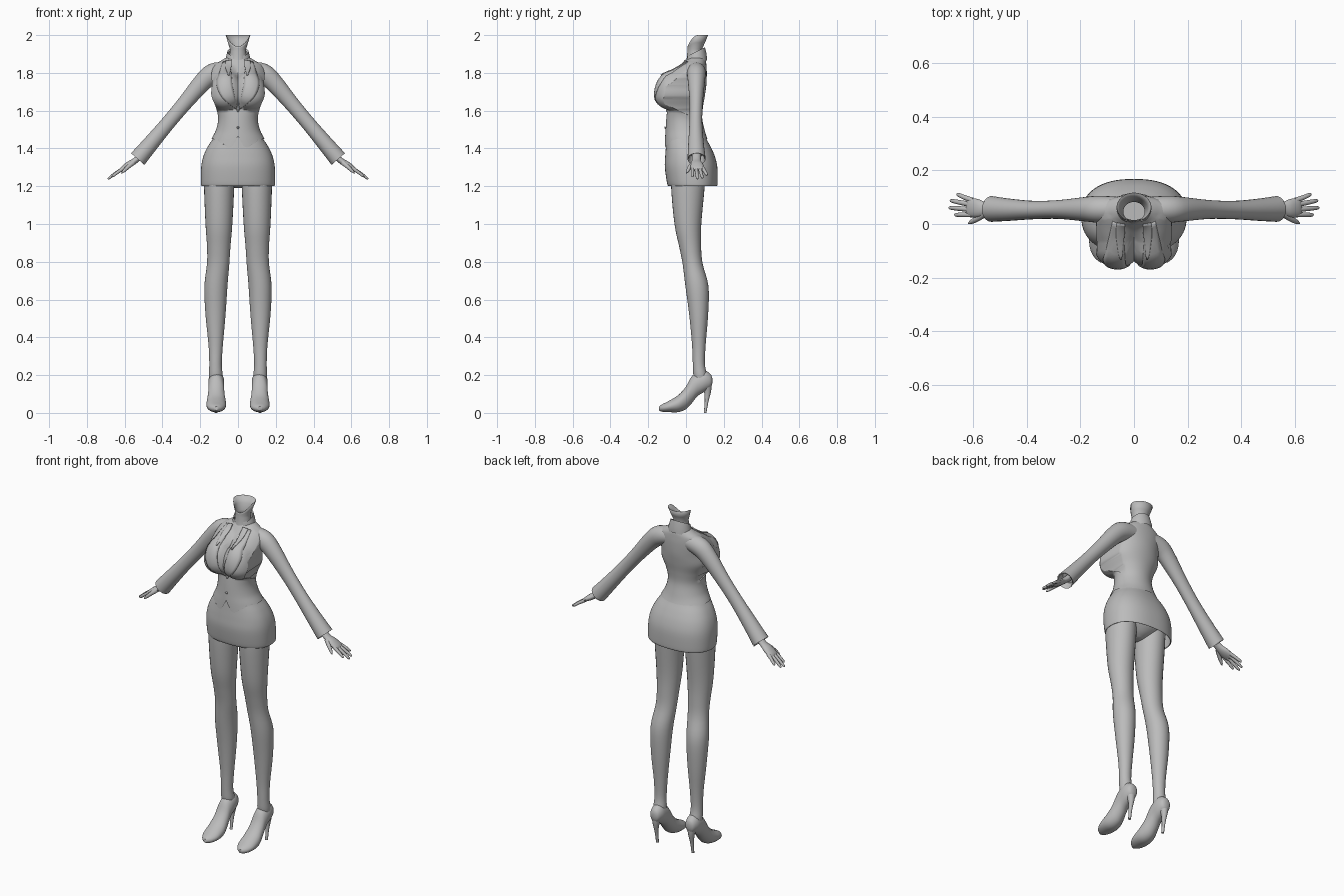
import bpy, bmesh, math
from mathutils import Vector
from mathutils.bvhtree import BVHTree

if "Cube" in bpy.data.objects:
    bpy.data.objects.remove(bpy.data.objects["Cube"])

grey = bpy.data.materials.new("plain grey")
grey.diffuse_color = (0.5, 0.5, 0.5, 1)
grey.use_nodes = True
grey.node_tree.nodes["Principled BSDF"].inputs["Base Color"].default_value = grey.diffuse_color


def spline(pts, steps):
    """Catmull-Rom resampling of number tuples."""
    out = []
    for i in range(len(pts) - 1):
        a, b = pts[max(i - 1, 0)], pts[i]
        c, d = pts[i + 1], pts[min(i + 2, len(pts) - 1)]
        for s in range(steps):
            t = s / steps
            out.append(tuple(0.5 * (2 * q + (r - p) * t + (2 * p - 5 * q + 4 * r - w) * t * t
                                    + (3 * q - p - 3 * r + w) * t ** 3)
                             for p, q, r, w in zip(a, b, c, d)))
    return out + [tuple(pts[-1])]


def grid(name, rows, closed=True, caps=(False, False), mirror=False, thick=0):
    """Skin rows of points into one smooth object."""
    bm = bmesh.new()
    vs = [[bm.verts.new(p) for p in row] for row in rows]
    n = len(rows[0])
    for r in range(len(rows) - 1):
        for i in range(n if closed else n - 1):
            j = (i + 1) % n
            bm.faces.new((vs[r][i], vs[r][j], vs[r + 1][j], vs[r + 1][i]))
    for use, row in zip(caps, (vs[0], vs[-1])):
        if use:
            bm.faces.new(row)
    bmesh.ops.remove_doubles(bm, verts=bm.verts, dist=0.0002)
    bmesh.ops.recalc_face_normals(bm, faces=bm.faces)
    me = bpy.data.meshes.new(name)
    bm.to_mesh(me)
    bm.free()
    ob = bpy.data.objects.new(name, me)
    bpy.context.collection.objects.link(ob)
    me.materials.append(grey)
    bpy.ops.object.select_all(action='DESELECT')
    ob.select_set(True)
    bpy.context.view_layer.objects.active = ob
    bpy.ops.object.shade_smooth_by_angle(angle=math.radians(45))
    if thick:
        m = ob.modifiers.new("thickness", 'SOLIDIFY')
        m.thickness = thick
    if mirror:
        ob.modifiers.new("mirror", 'MIRROR')
    return ob


def tube(name, pts, u=(0, 1, 0), tangent=None, n=20, steps=4, caps=(True, True)):
    """Mirrored tube; pts are x, y, z, radius along u, radius across."""
    pts = spline(pts, steps)
    rows = []
    for i, p in enumerate(pts):
        c = Vector(p[:3])
        t = Vector(tangent) if tangent else (
            Vector(pts[min(i + 1, len(pts) - 1)][:3]) - Vector(pts[max(i - 1, 0)][:3])).normalized()
        a = Vector(u)
        a = (a - t * a.dot(t)).normalized()
        b = t.cross(a)
        rows.append([c + a * p[3] * math.cos(k) + b * p[4] * math.sin(k)
                     for k in (2 * math.pi * j / n for j in range(n))])
    return grid(name, rows, caps=caps, mirror=True)


def body_ring(z, rx, front, back, n=64, power=1.0):
    """Horizontal ring from half width and front and back depth."""
    s = lambda v: math.copysign(abs(v) ** power, v)
    cy, ry = (front + back) / 2, (back - front) / 2
    return [Vector((rx * s(math.cos(a)), cy + ry * s(math.sin(a)), z))
            for a in (2 * math.pi * i / n for i in range(n))]


# jacket body: lofted rings, pushed out at the bust, pointed hem at the front
def hem(p):
    ax = abs(p.x)
    if p.y > 0:
        return 1.45
    return 1.465 - 1.6 * ax if ax < 0.04 else min(1.45, 1.40 + 0.55 * (ax - 0.04))


def bust(p):
    dz = (p.z - 1.68) / (0.13 if p.z > 1.68 else 0.078)
    d = ((abs(p.x) - 0.062) / 0.088) ** 2 + dz * dz
    y = -0.075 - 0.09 * math.sqrt(1 - d) if d < 1 else -0.075 + 0.1 * (d - 1)
    k = 0.02
    h = max(k - abs(y - p.y), 0) / k
    return min(y, p.y) - h * h * k / 4


torso_profile = spline([
    (1.39, .172, -.113, .144), (1.45, .141, -.111, .114), (1.50, .116, -.108, .098),
    (1.56, .105, -.104, .086), (1.62, .118, -.098, .090), (1.68, .141, -.09, .10),
    (1.74, .138, -.08, .108), (1.80, .140, -.048, .110), (1.84, .128, -.018, .108),
    (1.865, .09, .0, .105), (1.885, .055, .015, .098)], 7)
rows = []
for z, rx, f, b in torso_profile:
    row = body_ring(z, rx, f, b)
    if z < 1.47:  # slide points up to the hem line, keeping the body profile
        for i, p in enumerate(row):
            h = hem(p)
            if h > z:
                near = min(torso_profile, key=lambda q: abs(q[0] - h))
                row[i] = body_ring(h, *near[1:])[i]
    for p in row:
        if p.y < 0.03 and p.z > 1.57:
            p.y = bust(p)
    rows.append(row)
jacket = grid("jacket_body", rows)
tree = BVHTree.FromPolygons([v.co for v in jacket.data.vertices],
                            [tuple(p.vertices) for p in jacket.data.polygons])


# lapels and shirt collar tips: strips draped over the chest
def drape(name, inner, outer, lift):
    inner, outer = spline(inner, 4), spline(outer, 4)
    rows = []
    for (x0, z0), (x1, z1) in zip(inner, outer):
        row = []
        for i in range(7):
            x, z = x0 + (x1 - x0) * i / 6, z0 + (z1 - z0) * i / 6
            hit = tree.ray_cast(Vector((x, -1, z)), Vector((0, 1, 0)))[0]
            row.append(Vector((x, (hit.y if hit else 0.02) - lift, z)))
        rows.append(row)
    grid(name, rows, closed=False, mirror=True, thick=0.006)


drape("lapel", [(.045, 1.86), (.035, 1.80), (.03, 1.74), (.02, 1.69), (.004, 1.61)],
      [(.08, 1.86), (.10, 1.80), (.115, 1.745), (.085, 1.67), (.008, 1.605)], 0.005)
drape("shirt_collar_tip", [(.035, 1.87), (.034, 1.84), (.045, 1.79)],
      [(.065, 1.865), (.066, 1.83), (.052, 1.79)], 0.013)

# jacket buttons
for z in (1.60, 1.51):
    y = tree.ray_cast(Vector((0, -1, z)), Vector((0, 1, 0)))[0].y
    grid("button", [[Vector((r * math.cos(a), y - d, z + r * math.sin(a)))
                     for a in (math.pi * i / 6 for i in range(12))]
                    for r, d in ((.007, 0), (.007, .003), (.004, .006))], caps=(False, True))

# standing collar, open at the front and tilted forward
rows = []
for r, zb in ((.070, 1.865), (.066, 1.90), (.056, 1.94), (.050, 1.93)):
    row = []
    for i in range(33):
        a = math.radians(-62 + 304 * i / 32)
        y = 0.052 + r * 0.86 * math.sin(a)
        row.append(Vector((r * math.cos(a), y, zb - 0.5 * (0.108 - y))))
    rows.append(row)
grid("collar", rows, closed=False)

# neck, flaring to an open rim that dips at the front
rows = [body_ring(z, r, f, b, 32) for z, r, f, b in spline(
    [(1.83, .055, -.005, .10), (1.88, .044, .006, .09), (1.925, .040, .010, .082)], 3)]
top = body_ring(2.0, .063, .010, .115, 32)
for p in top:
    s = min(0, (p.y - .0625) / .0525)
    p.z -= 0.06 * s * s
rows.append([a.lerp(b, 0.5) + Vector((0, 0, -.002)) for a, b in zip(rows[-1], top)])
rows.append(top)
grid("neck", rows, thick=0.002)

# skirt
grid("skirt", [body_ring(*q, power=0.85) for q in spline([
    (1.20, .192, -.092, .163), (1.215, .196, -.10, .167), (1.30, .195, -.112, .166),
    (1.36, .183, -.11, .152), (1.41, .160, -.106, .130), (1.45, .133, -.103, .108),
    (1.48, .115, -.10, .095)], 4)], thick=0.005)

# hips under the skirt
grid("hips", [body_ring(z, rx, f, b, 32) for z, rx, f, b in spline([
    (1.19, .02, .0, .05), (1.215, .08, -.05, .09), (1.27, .165, -.08, .125),
    (1.36, .15, -.08, .12)], 4)], caps=(True, True))

# legs
tube("leg", [(.10, .015, 1.32, .09, .08), (.10, .010, 1.20, .089, .080),
             (.101, .010, 1.0, .071, .071), (.102, .022, .88, .058, .062),
             (.105, .035, .79, .053, .059), (.117, .058, .67, .061, .061),
             (.119, .067, .52, .050, .053), (.118, .068, .36, .036, .038),
             (.119, .068, .26, .032, .033), (.118, .075, .20, .036, .036),
             (.118, .08, .16, .03, .03)], tangent=(0, 0, 1), n=28)

# pointed shoes: sections given as y, sole height, top height, half width
shoe = [(.139, .155, .185, .012), (.130, .132, .205, .028), (.10, .113, .224, .040),
        (.06, .088, .215, .042), (.03, .050, .193, .042), (.0, .020, .140, .046),
        (-.04, .004, .095, .052), (-.09, .004, .064, .049), (-.125, .006, .046, .032),
        (-.143, .013, .034, .010)]
tube("shoe", [(.115, y, (a + b) / 2, w, (b - a) / 2) for y, a, b, w in shoe],
     u=(1, 0, 0), tangent=(0, -1, 0), n=24)
tube("shoe_heel", [(.116, .108, .15, .028, .028), (.116, .114, .11, .018, .017),
                   (.116, .109, .06, .010, .010), (.116, .101, 0, .007, .008)],
     tangent=(0, 0, 1), n=14)

# sleeves with flared cuffs
tube("sleeve", [(.06, .055, 1.812, .046, .046), (.13, .055, 1.797, .050, .054),
                (.185, .055, 1.753, .045, .049), (.28, .054, 1.642, .035, .040),
                (.37, .052, 1.535, .034, .038), (.46, .053, 1.428, .041, .042),
                (.530, .056, 1.345, .048, .047)], n=24, caps=(True, False))
tube("cuff_lining", [(.530, .056, 1.345, .048, .047), (.528, .056, 1.347, .042, .041),
                     (.505, .056, 1.375, .036, .035)], n=24, steps=1, caps=(False, True))

# hands
tube("palm", [(.49, .055, 1.385, .024, .018), (.545, .055, 1.335, .024, .016),
              (.58, .058, 1.313, .034, .017), (.61, .062, 1.294, .035, .012),
              (.622, .063, 1.286, .028, .006)], n=16)
fingers = [("index_finger", .035, .668, .034, 1.250), ("middle_finger", .054, .690, .060, 1.238),
           ("ring_finger", .072, .685, .086, 1.243), ("little_finger", .088, .660, .109, 1.258)]
for name, y, tx, ty, tz in fingers:
    tube(name, [(.60, y, 1.298, .010, .010),
                ((.60 + tx) / 2, (y + ty) / 2, (1.302 + tz) / 2, .009, .009),
                (.6 + .9 * (tx - .6), ty, 1.298 + .9 * (tz - 1.298), .007, .007),
                (tx, ty, tz, .002, .002)], n=10, steps=3)
tube("thumb", [(.555, .038, 1.325, .012, .014), (.582, .020, 1.302, .011, .011),
               (.605, .008, 1.280, .008, .008), (.617, .001, 1.268, .002, .002)], n=10, steps=3)
